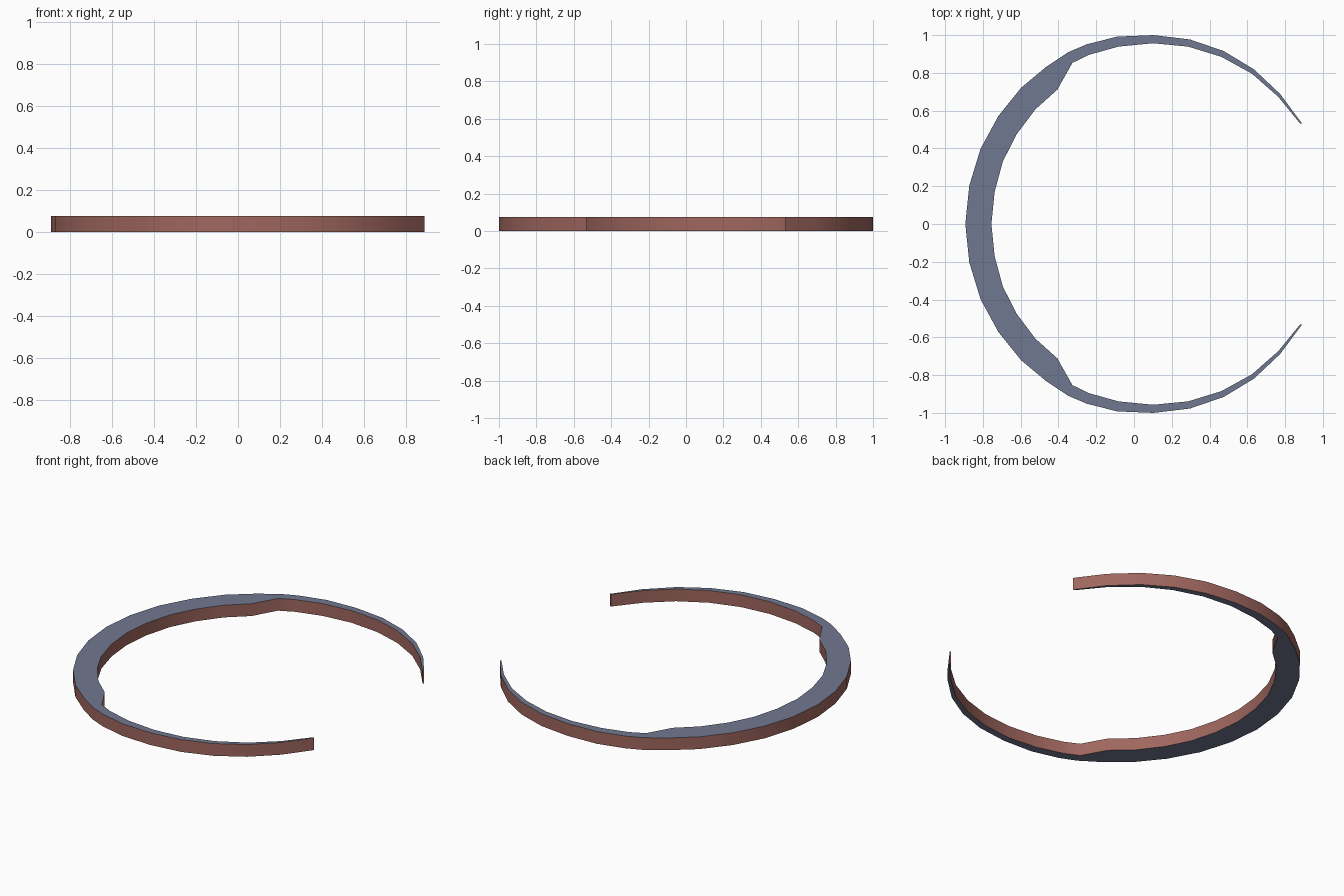
import bpy, bmesh, math

if "Cube" in bpy.data.objects:
    bpy.data.objects.remove(bpy.data.objects["Cube"])

HEIGHT = 0.075

# Half outline from the middle of the back to the thin tip: (outer point, inner point)
half = [
    ((-0.893, 0.0), (-0.755, 0.0)),
    ((-0.872, 0.203), (-0.738, 0.170)),
    ((-0.813, 0.397), (-0.694, 0.332)),
    ((-0.718, 0.572), (-0.620, 0.477)),
    ((-0.597, 0.722), (-0.522, 0.607)),
    ((-0.465, 0.832), (-0.406, 0.711)),
    ((-0.349, 0.909), (-0.326, 0.853)),
    ((-0.254, 0.950), (-0.240, 0.895)),
    ((-0.090, 0.992), (-0.083, 0.939)),
    ((0.103, 1.0), (0.101, 0.957)),
    ((0.296, 0.977), (0.287, 0.939)),
    ((0.474, 0.916), (0.462, 0.885)),
    ((0.635, 0.819), (0.624, 0.796)),
    ((0.774, 0.688), (0.763, 0.674)),
    ((0.889, 0.533), (0.880, 0.531)),
]

# Mirror the half across y to get the whole open ring
mirrored = [tuple((x, -y) for x, y in pair) for pair in half[:0:-1]]
sections = mirrored + half

# Sweep a rectangular section along the ring
bm = bmesh.new()
rings = []
for outer, inner in sections:
    corners = [(*outer, 0), (*inner, 0), (*inner, HEIGHT), (*outer, HEIGHT)]
    rings.append([bm.verts.new(c) for c in corners])
for a, b in zip(rings, rings[1:]):
    for i in range(4):
        j = (i + 1) % 4
        face = bm.faces.new((a[i], a[j], b[j], b[i]))
        face.material_index = i % 2  # 0: top and bottom, 1: walls

# Close the tips
for end in (rings[0], rings[-1]):
    bm.faces.new(end).material_index = 1
bmesh.ops.recalc_face_normals(bm, faces=bm.faces)

mesh = bpy.data.meshes.new("open_ring")
bm.to_mesh(mesh)
bm.free()
ring = bpy.data.objects.new("open_ring", mesh)
bpy.context.collection.objects.link(ring)

# Slate flat faces, brown walls
for name, color in (("slate", (0.165, 0.19, 0.28, 1)), ("brown", (0.35, 0.135, 0.113, 1))):
    mat = bpy.data.materials.new(name)
    mat.diffuse_color = color
    mat.use_nodes = True
    mat.node_tree.nodes["Principled BSDF"].inputs["Base Color"].default_value = mat.diffuse_color
    mesh.materials.append(mat)

# Smooth walls, sharp rims
bpy.context.view_layer.objects.active = ring
ring.select_set(True)
bpy.ops.object.shade_smooth_by_angle(angle=math.radians(50))
